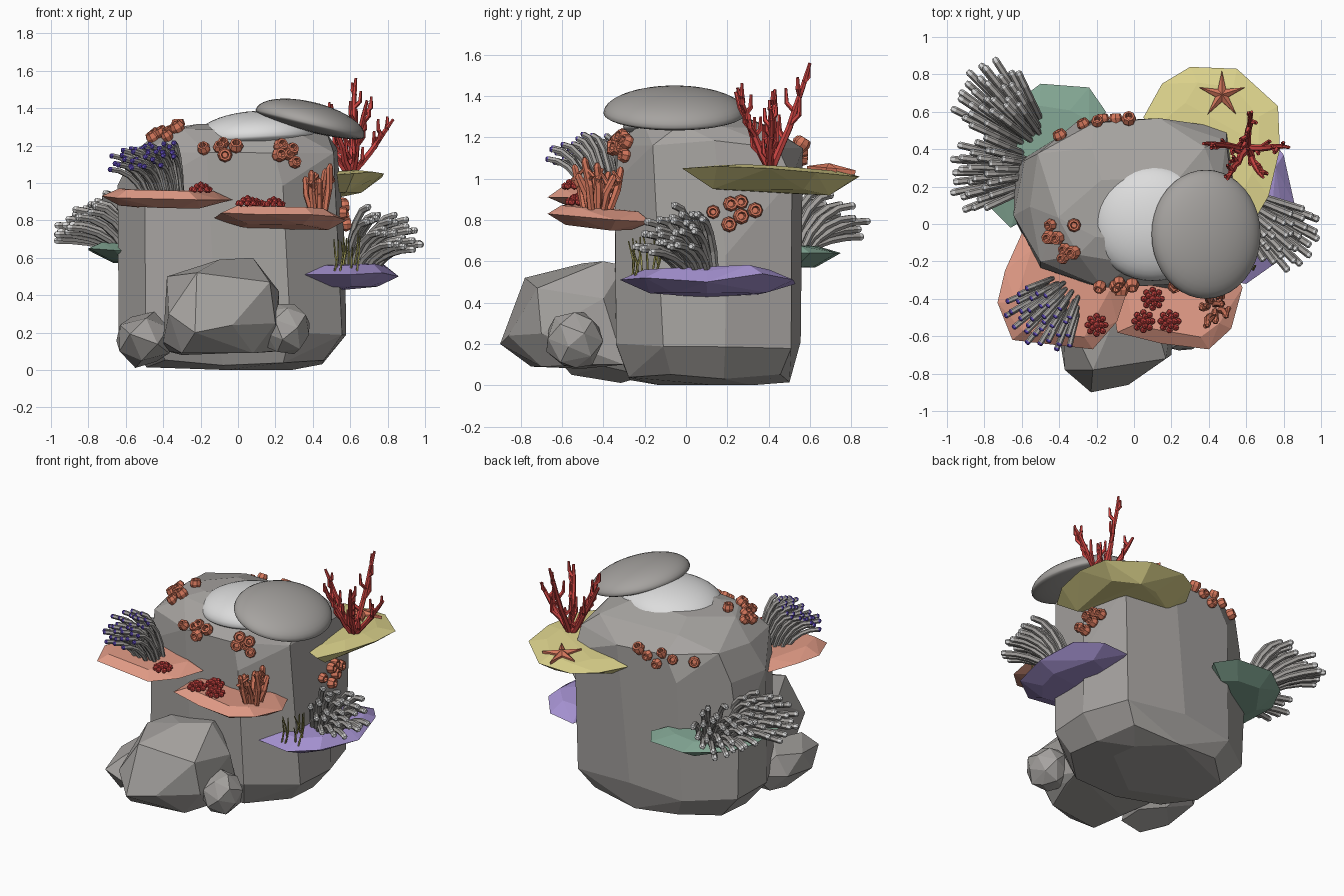
import bpy, bmesh, math, random
from mathutils import Vector as V, Matrix
from mathutils.bvhtree import BVHTree

if "Cube" in bpy.data.objects:
    bpy.data.objects.remove(bpy.data.objects["Cube"])

random.seed(4)
rnd = random.uniform


def mat(name, *c):
    m = bpy.data.materials.new(name)
    m.diffuse_color = (*c, 1)
    m.use_nodes = True
    m.node_tree.nodes["Principled BSDF"].inputs["Base Color"].default_value = m.diffuse_color
    return m


ROCK = mat("rock_grey", .38, .365, .35)
PALE = mat("pale_grey", .72, .72, .72)
SALMON = mat("salmon", .76, .33, .24)
ORANGE = mat("orange", .68, .19, .11)
RED = mat("red", .62, .06, .055)
YELLOW = mat("yellow", .74, .67, .27)
PURPLE = mat("purple", .38, .29, .64)
GREEN = mat("sea_green", .23, .39, .30)
VIOLET = mat("violet", .13, .08, .55)
OLIVE = mat("olive", .33, .31, .09)


def finish(bm, name, *mats):
    bmesh.ops.recalc_face_normals(bm, faces=bm.faces)
    me = bpy.data.meshes.new(name)
    bm.to_mesh(me)
    bm.free()
    for m in mats:
        me.materials.append(m)
    o = bpy.data.objects.new(name, me)
    bpy.context.collection.objects.link(o)
    return o


def hull(name, pts, m, angle=7):
    """Faceted convex stone; returns a search tree of its surface."""
    bm = bmesh.new()
    for p in pts:
        bm.verts.new(p)
    r = bmesh.ops.convex_hull(bm, input=bm.verts[:])
    junk = {g for g in r["geom_interior"] + r["geom_unused"] if isinstance(g, bmesh.types.BMVert)}
    bmesh.ops.delete(bm, geom=list(junk), context='VERTS')
    bmesh.ops.dissolve_limit(bm, angle_limit=math.radians(angle), verts=bm.verts[:], edges=bm.edges[:])
    bmesh.ops.recalc_face_normals(bm, faces=bm.faces)
    tree = BVHTree.FromBMesh(bm)
    finish(bm, name, m)
    return tree


def tube(bm, pts, radii, n=6, tip=0):
    """Sweep an n-gon along pts; the last `tip` segments take material 1."""
    pts = [V(p) for p in pts]
    last, k = None, len(pts)
    q = None
    for i, p in enumerate(pts):
        t = pts[min(i + 1, k - 1)] - pts[max(i - 1, 0)]
        if t.length > 1e-6 and (q is None or n != 8):
            q = t.to_track_quat('Z', 'Y')
        ring = [bm.verts.new(p + q @ V((math.cos(a) * radii[i], math.sin(a) * radii[i], 0)))
                for a in (2 * math.pi * j / n for j in range(n))]
        if last:
            for j in range(n):
                f = bm.faces.new((last[j], last[(j + 1) % n], ring[(j + 1) % n], ring[j]))
                f.material_index = int(i >= k - tip)
        else:
            bm.faces.new(ring[::-1])
        last = ring
    bm.faces.new(last).material_index = int(tip > 0)


def drop(tree, x, y):
    hit = tree.ray_cast(V((x, y, 3)), V((0, 0, -1)))[0]
    return hit if hit else V((x, y, 1))


# Main boulder: stacked rings (z, x0, x1, y0, y1), squarer on the right side
pts = []
for z, x0, x1, y0, y1 in [(0, -.3, .3, -.14, .38), (.04, -.5, .46, -.28, .5), (.2, -.65, .58, -.36, .57),
                          (.62, -.68, .57, -.36, .58), (1, -.64, .56, -.36, .58),
                          (1.17, -.58, .55, -.34, .57), (1.27, -.43, .48, -.22, .44), (1.3, -.3, .3, -.1, .25)]:
    off = math.pi / 4 + rnd(-.12, .12)
    for i in range(10):
        a = off + i * 2 * math.pi / 10
        c, s = math.cos(a), math.sin(a)
        e = 5 if c > 0 else 2.9
        k = 1 / (abs(c) ** e + abs(s) ** e) ** (1 / e) * rnd(.95, 1.01)
        pts.append(((x0 + x1) / 2 + (x1 - x0) / 2 * c * k, (y0 + y1) / 2 + (y1 - y0) / 2 * s * k,
                    max(0, z + rnd(-.03, .02))))
rock = hull("main_boulder", pts, ROCK, 9)

# Smaller boulders in front
hull("front_boulder", [(-.37, -.78, .3), (-.23, -.9, .2), (-.03, -.86, .24), (-.22, -.78, .52), (.17, -.72, .47),
                       (.2, -.7, .25), (.08, -.4, .6), (-.1, -.5, .59), (-.38, -.45, .5), (.22, -.4, .42),
                       (.18, -.45, .1), (-.3, -.5, .08), (-.4, -.6, .15), (.05, -.3, .58), (-.3, -.3, .52),
                       (-.3, -.75, .09), (.08, -.7, .09), (.22, -.3, .1), (-.38, -.3, .1)], ROCK, 6)


def stone(name, c, r, n=16):
    pts = []
    for i in range(n):
        z = 1 - 2 * (i + .5) / n
        a, w = i * 2.4, math.sqrt(1 - z * z)
        pts.append([c[j] + r[j] * v * rnd(.92, 1.08) for j, v in enumerate((w * math.cos(a), w * math.sin(a), z))])
    hull(name, pts, ROCK, 4)


stone("small_stone_right", (.255, -.54, .22), (.14, .14, .15), 22)
stone("small_stone_left", (-.5, -.32, .165), (.16, .36, .155), 18)


# Smooth domes on the summit
def dome(name, loc, up, down, rx, ry, tilt, m):
    bm = bmesh.new()
    bmesh.ops.create_uvsphere(bm, u_segments=40, v_segments=20, radius=1)
    for v in bm.verts:
        v.co = (v.co.x * rx, v.co.y * ry, v.co.z * (up if v.co.z > 0 else down))
    bm.transform(Matrix.Translation(loc) @ Matrix.Rotation(math.radians(tilt), 4, 'Y'))
    for f in bm.faces:
        f.smooth = True
    finish(bm, name, m)


dome("summit_cap", (.385, -.055, 1.318), .115, .045, .30, .345, 14, ROCK)
dome("pale_dome", (.1, .005, 1.25), .135, .06, .33, .31, -3, PALE)


# Shelf plates: outline rim, domed top, tapering underside
def shelf(name, rim, depth, m, rise=.025, sink=.02):
    rim = [V(p) - V((0, 0, sink)) for p in rim]
    c = sum(rim, V()) / len(rim)
    pts = list(rim)
    for p in rim:
        pts.append(c + (p - c) * rnd(.6, .78) + V((0, 0, rise + sink)))
        pts.append(c + (p - c) * rnd(.5, .72) - V((0, 0, (depth - sink) * rnd(.8, 1.0))))
    return hull(name, pts, m, 4)


left = shelf("left_shelf", [(-.60, -.05, .94), (-.69, -.25, .95), (-.73, -.42, .95), (-.65, -.62, .94),
                            (-.42, -.65, .93), (-.22, -.67, .93), (-.09, -.52, .93), (-.03, -.34, .93),
                            (-.2, -.15, .94)], .07, SALMON)
right = shelf("right_shelf", [(-.13, -.32, .83), (-.09, -.58, .86), (.15, -.64, .85), (.4, -.67, .85),
                              (.52, -.56, .84), (.58, -.34, .82), (.5, -.17, .81), (0, -.17, .81)], .075, SALMON)
yellow = shelf("yellow_shelf", [(.05, .57, 1.02), (.15, .75, 1.02), (.3, .84, 1.01), (.55, .83, 1.01),
                                (.77, .63, 1.03), (.78, .4, 1.05), (.72, .15, 1.06), (.62, -.02, 1.05),
                                (.4, .1, 1.04)], .1, YELLOW, .02, 0)
purple = shelf("purple_shelf", [(.35, -.28, .53), (.6, -.32, .53), (.77, -.2, .54), (.86, .1, .52),
                                (.8, .37, .56), (.68, .52, .53), (.5, .53, .51), (.42, .1, .5)], .09, PURPLE, .03)
green = shelf("green_shelf", [(-.8, .4, .66), (-.8, .12, .67), (-.66, -.02, .66), (-.45, .1, .65), (-.3, .4, .65),
                              (-.15, .6, .66), (-.24, .73, .66), (-.5, .75, .66), (-.7, .6, .66)], .09, GREEN, .015)


# Tentacle clumps that rise, then bend outward
def clump(name, c, out, reach, low, high, tipmat, n=30, spread=.11, rb=.11, r=.019):
    bm = bmesh.new()
    out = V((*out, 0)).normalized()
    side = V((-out.y, out.x, 0))
    for i in range(n):
        a, w = i * 2.4, math.sqrt((i + .5) / n)
        u, v = w * math.cos(a), w * math.sin(a)
        base = V(c) + side * u * rb + out * v * rb * .75
        t_out = out * reach * (1 + .3 * v + rnd(-.08, .08)) + side * u * spread
        h = low + (high - low) * (.5 - .5 * v) + rnd(-.02, .02)
        P = lambda t: base + t_out * t ** 1.3 + V((0, 0, h * math.sin(t * 1.65)))
        ts = (0, .25, .5, .75, .95, .98, 1.01)
        tube(bm, [P(t) for t in ts], [r * .8, r, r, r, r, r * 1.02, r * .6], 6, 2)
    finish(bm, name, ROCK, tipmat)


clump("violet_tipped_tentacles", (-.40, -.40, .95), (-.65, -.7), .16, .12, .27, VIOLET, 36, .09, .13, .015)
clump("back_left_tentacles", (-.585, .51, .65), (-.72, .7), .275, .07, .29, PALE)
clump("left_tentacles", (-.61, .28, .65), (-1, -.04), .245, .04, .28, PALE)
clump("right_tentacles", (.66, .05, .55), (.8, -.6), .225, .08, .31, PALE, 30, .09)

# Red branching coral: leaning arms with twigs
bm = bmesh.new()
root = drop(yellow, .6, .41)
for x, y, z in [(.37, .43, 1.43), (.63, .6, 1.56), (.83, .41, 1.34), (.5, .24, 1.42), (.69, .25, 1.44)]:
    d = V((x, y, z)) - root
    P = lambda t: root + V((d.x * t ** .85, d.y * t ** .85, d.z * t - .02 * (1 - t)))
    ts = [0, .2, .4, .6, .8, 1]
    tube(bm, [P(t) + V((rnd(-.008, .008), rnd(-.008, .008), 0)) * (t < 1) for t in ts],
         [.022, .019, .017, .015, .013, .008])
    for t in (.15, .28, .42, .55, .7, .82):
        a, L = rnd(0, 6.28), rnd(.08, .14) * (1.15 - .6 * t)
        s = V((math.cos(a), math.sin(a), 0)) * .4
        p = P(t)
        tube(bm, [p, p + (s + V((0, 0, .4))) * L, p + (s * 1.1 + V((0, 0, 1.1))) * L], [.013, .012, .007], 5)
finish(bm, "red_branch_coral", RED)

# Orange finger coral
bm = bmesh.new()
for i in range(8):
    a, w = i * 2.4, math.sqrt(i / 8)
    p = drop(right, .43, -.43) + V((math.cos(a) * .045 * w, math.sin(a) * .07 * w, -.02))
    q = p + V((math.cos(a) * .04, math.sin(a) * .06, rnd(.17, .27)))
    tube(bm, [p, p.lerp(q, .5) + V((rnd(-.015, .015), rnd(-.015, .015), 0)), p.lerp(q, .93), q], [.018, .02, .018, .008])
    m = p.lerp(q, .55)
    tube(bm, [m, m + V((rnd(-.03, .03), rnd(-.03, .03), .03)), m + V((rnd(-.03, .03), rnd(-.03, .03), .08))],
         [.013, .014, .008])
finish(bm, "orange_finger_coral", ORANGE)

# Cup polyps set on the boulder surface, facing outward
bm = bmesh.new()
F, T, B, R = -.33, 1.29, .59, .59
cups = [(-.18, F, 1.18), (-.08, F, 1.23), (-.01, F, 1.2), (-.07, F, 1.15), (-.1, F, 1.19),
        (.23, F, 1.22), (.22, F, 1.15), (.31, F, 1.2), (.32, F, 1.12), (.28, F, 1.16),
        (-.47, -.01, T), (-.32, -.01, T), (-.49, -.08, T), (-.42, -.08, T), (-.38, -.14, T), (-.32, -.15, T), (-.4, -.2, T),
        (-.42, .52, 1.15), (-.3, B, 1.16), (-.2, B, 1.18), (-.1, B, 1.14), (-.03, B, 1.18), (-.17, B, 1.1),
        (R, .13, .84), (R, .22, .88), (R, .27, .89), (R, .34, .85), (R, .21, .78), (R, .27, .82)]
for c in cups:
    p, nrm, _, _ = rock.find_nearest(V(c))
    k = rnd(.85, 1.05)
    tube(bm, [p + nrm * h * k for h in (-.02, .018, .045, .046, .015)], [r * k for r in (.028, .04, .031, .02, .015)], 8)
finish(bm, "cup_polyps", ORANGE)

# Red berry-like clumps on the salmon shelves
bm = bmesh.new()
for tree, x, y in [(left, -.2, -.54), (right, .05, -.52), (right, .19, -.52), (right, .1, -.4)]:
    c = drop(tree, x, y)
    for n, rad, h in [(8, .047, .018), (5, .026, .035), (1, 0, .045)]:
        for i in range(n):
            a = i * 2 * math.pi / n
            bmesh.ops.create_icosphere(bm, subdivisions=1, radius=.019, matrix=Matrix.Translation(
                c + V((math.cos(a) * rad, math.sin(a) * rad, h))))
finish(bm, "red_berry_coral", RED)

# Starfish: ten-point star with a raised ridge
bm = bmesh.new()
c = drop(yellow, .47, .69)
tilt = yellow.ray_cast(V((.47, .69, 3)), V((0, 0, -1)))[1].to_track_quat('Z', 'Y')
base = tilt.inverted() @ V((0, 1, 0))
a0 = math.atan2(base.y, base.x)
ring = [[bm.verts.new(c + tilt @ V((math.cos(a0 + i * math.pi / 5) * r, math.sin(a0 + i * math.pi / 5) * r, h)))
         for i, r in enumerate([.13, .037] * 5)] for h in (-.01, .012)]
top = bm.verts.new(c + tilt @ V((0, 0, .035)))
bm.faces.new(ring[0][::-1])
for i in range(10):
    j = (i + 1) % 10
    bm.faces.new((ring[0][i], ring[0][j], ring[1][j], ring[1][i]))
    bm.faces.new((ring[1][i], ring[1][j], top))
finish(bm, "starfish", ORANGE)

# Olive grass blades on the purple shelf
bm = bmesh.new()
for i in range(10):
    p = drop(purple, .5 + .015 * i, -.22 + rnd(-.05, .1)) - V((0, 0, .01))
    q = p + V((rnd(-.03, .03), rnd(-.05, .03), rnd(.12, .2)))
    tube(bm, [p, p.lerp(q, .5) + V((rnd(-.01, .01), .01, 0)), q], [.006, .006, .003], 4)
finish(bm, "olive_grass", OLIVE)
